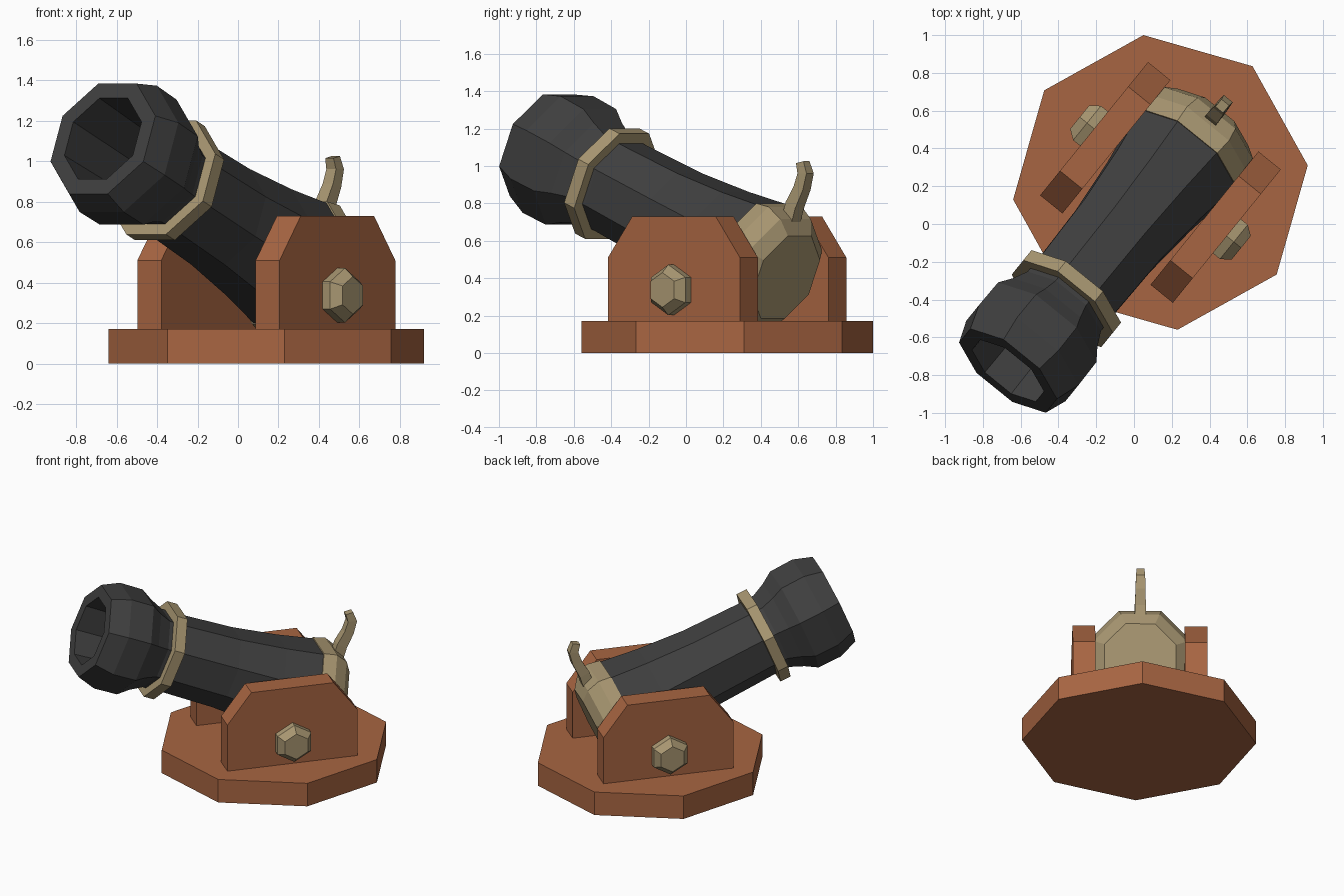
import bpy, bmesh, math
from mathutils import Matrix, Vector

cube = bpy.data.objects.get("Cube")
if cube:
    bpy.data.objects.remove(cube, do_unlink=True)


def material(name, rgb):
    m = bpy.data.materials.new(name)
    m.use_nodes = True
    m.diffuse_color = (*rgb, 1)
    bsdf = next(n for n in m.node_tree.nodes if n.type == 'BSDF_PRINCIPLED')
    bsdf.inputs["Base Color"].default_value = (*rgb, 1)
    bsdf.inputs["Roughness"].default_value = 0.8
    return m


wood = material("brown wood", (0.39, 0.13, 0.054))
iron = material("dark iron", (0.05, 0.05, 0.05))
brass = material("dull brass", (0.39, 0.305, 0.165))

# The whole model is turned about the vertical axis of its base.
# In the local frame x runs across the carriage and y towards the breech.
FRAME = Matrix.Translation((0.14, 0.22, 0)) @ Matrix.Rotation(math.radians(-39), 4, 'Z')

# Barrel frame: local z runs along the bore towards the muzzle, local y is up.
TILT = math.radians(22.7)
forward = Vector((0, -math.cos(TILT), math.sin(TILT)))
upward = Vector((0, math.sin(TILT), math.cos(TILT)))
BORE = Matrix.Translation((0, -0.36, 0.725)) @ Matrix(
    ((1, 0, 0), upward, forward)).transposed().to_4x4()


def loft(name, rings, mat, matrix=Matrix(), closed=False):
    """Skin a list of point rings; cap both ends or close into a loop."""
    bm = bmesh.new()
    rows = [[bm.verts.new(matrix @ Vector(p)) for p in ring] for ring in rings]
    n = len(rows[0])
    pairs = list(zip(rows, rows[1:]))
    if closed:
        pairs.append((rows[-1], rows[0]))
    else:
        bm.faces.new(rows[0])
        bm.faces.new(rows[-1])
    for a, b in pairs:
        for i in range(n):
            j = (i + 1) % n
            bm.faces.new((a[i], a[j], b[j], b[i]))
    bmesh.ops.recalc_face_normals(bm, faces=bm.faces[:])
    mesh = bpy.data.meshes.new(name)
    bm.to_mesh(mesh)
    bm.free()
    mesh.materials.append(mat)
    obj = bpy.data.objects.new(name, mesh)
    obj.matrix_world = FRAME
    bpy.context.collection.objects.link(obj)
    return obj


def polygon(sides, radius, z, turn=0.0):
    return [(radius * math.cos(turn + math.tau * i / sides),
             radius * math.sin(turn + math.tau * i / sides), z) for i in range(sides)]


def octagons(profile):
    """Rings with a flat top from (distance along bore, half width) pairs."""
    eighth = math.pi / 8
    return [polygon(8, w / math.cos(eighth), t, eighth) for t, w in profile]


# Octagonal base
loft("base", [polygon(8, 0.785, z, math.radians(0.6)) for z in (0, 0.17)], wood)

# Cheeks with chamfered tops, and a bevelled hexagonal bolt on each
half = [(0.454, 0.165), (0.454, 0.51), (0.287, 0.73)]
outline = half + [(-y, z) for y, z in reversed(half)]
for side, label in ((1, "left"), (-1, "right")):
    loft(label + "_cheek", [[(side * x, y, z) for y, z in outline] for x in (0.3, 0.452)], wood)
    bolt = [polygon(6, r, x, math.pi / 2) for x, r in ((0.44, 0.135), (0.5, 0.135), (0.55, 0.093))]
    loft(label + "_bolt", [[(side * x, a, b + 0.337) for a, b, x in ring] for ring in bolt], brass)

# Barrel with flared muzzle and hollow bore
loft("barrel", octagons([(-0.6, 0.322), (-0.33, 0.285), (0.0, 0.256), (0.41, 0.247),
                         (0.53, 0.25), (0.62, 0.288), (0.7, 0.335), (0.87, 0.338),
                         (1.0, 0.295), (1.0, 0.217), (0.45, 0.2)]), iron, BORE)

# Raised ring behind the muzzle
loft("muzzle_band", octagons([(0.43, 0.235), (0.43, 0.305), (0.505, 0.305), (0.505, 0.235)]),
     brass, BORE, closed=True)

# Breech cap
loft("breech_cap", octagons([(-0.59, 0.328), (-0.68, 0.345), (-0.77, 0.312), (-0.83, 0.24)]),
     brass, BORE)

# Bent fuse: square sections (y, z, lean of section, half size)
sections = [(0.43, 0.68, 0.5, 0.038), (0.465, 0.79, 0.5, 0.037), (0.515, 0.88, 0.3, 0.033),
            (0.54, 0.96, 0.0, 0.031), (0.52, 1.02, -0.2, 0.026)]
fuse = []
for y, z, lean, r in sections:
    dy, dz = r * math.cos(lean), -r * math.sin(lean)
    fuse.append([(-r, y - dy, z - dz), (r, y - dy, z - dz), (r, y + dy, z + dz), (-r, y + dy, z + dz)])
loft("fuse", fuse, brass)
